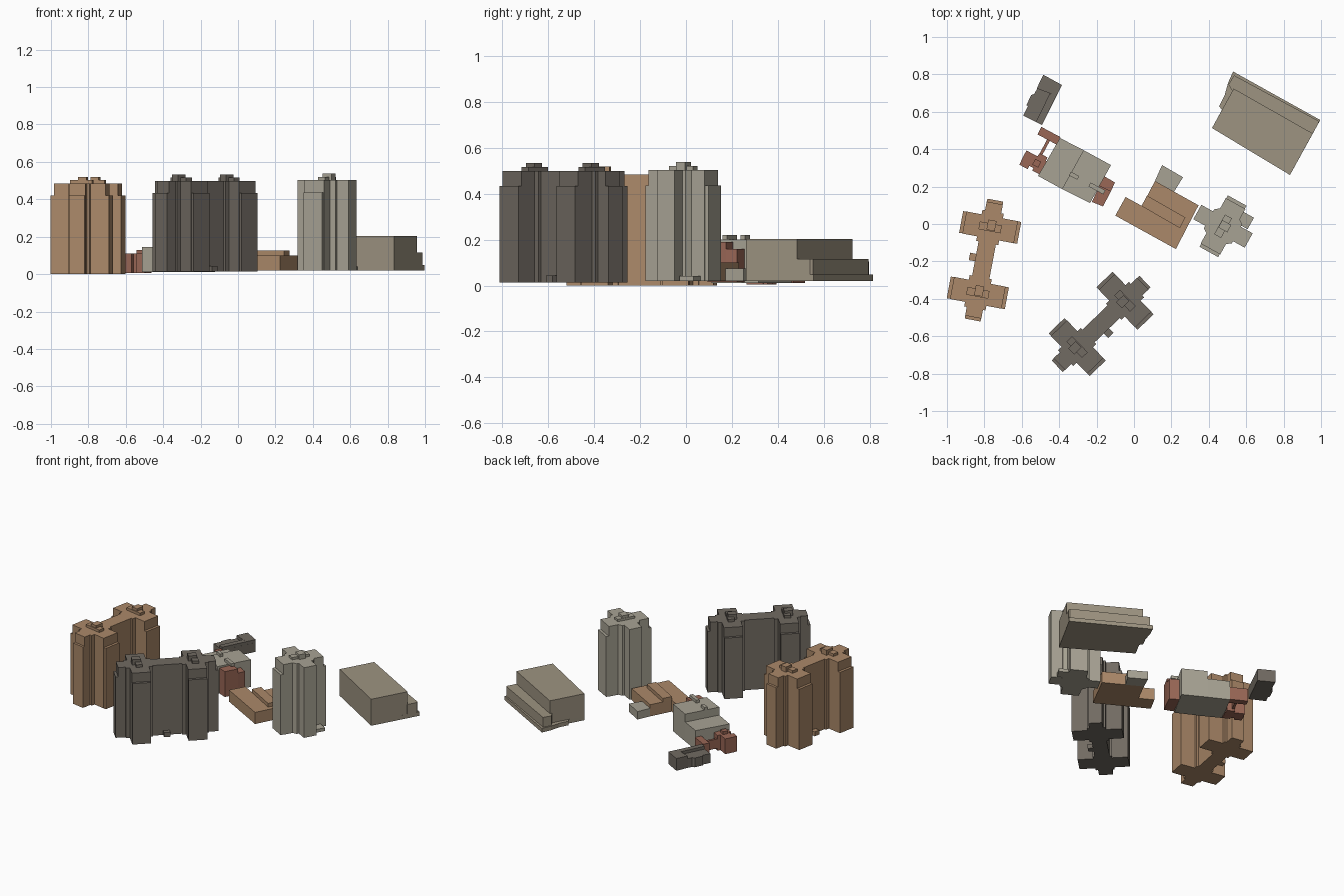
import bpy, bmesh
from math import radians, sin, cos

if "Cube" in bpy.data.objects:
    bpy.data.objects.remove(bpy.data.objects["Cube"])

MATS = {}
COLORS = {"brown": (0.41, 0.25, 0.142, 1), "dark": (0.165, 0.145, 0.122, 1),
          "stone": (0.39, 0.365, 0.295, 1), "red": (0.32, 0.135, 0.093, 1),
          "beige": (0.34, 0.295, 0.22, 1)}
for key, col in COLORS.items():
    MATS[key] = bpy.data.materials.new(key)
    MATS[key].diffuse_color = col


def prism(name, pts, z0, z1, color):
    """Extrude a plan outline between two heights."""
    bm = bmesh.new()
    face = bm.faces.new([bm.verts.new((x, y, z0)) for x, y in pts])
    ext = bmesh.ops.extrude_face_region(bm, geom=[face])
    for v in ext["geom"]:
        if isinstance(v, bmesh.types.BMVert):
            v.co.z = z1
    bmesh.ops.recalc_face_normals(bm, faces=bm.faces)
    me = bpy.data.meshes.new(name)
    bm.to_mesh(me)
    bm.free()
    me.materials.append(MATS[color])
    ob = bpy.data.objects.new(name, me)
    bpy.context.collection.objects.link(ob)
    return ob


def place(pts, c, rot):
    a = radians(rot)
    return [(c[0] + x * cos(a) - y * sin(a), c[1] + x * sin(a) + y * cos(a)) for x, y in pts]


def rect(x, y, w, d):
    return [(x - w/2, y - d/2), (x + w/2, y - d/2), (x + w/2, y + d/2), (x - w/2, y + d/2)]


def mirror4(q):
    """Complete a quarter outline about both axes."""
    top = q + [(-x, y) for x, y in reversed(q)]
    return top + [(x, -y) for x, y in reversed(top)]


def block(name, c, w, d, rot, z0, z1, color):
    prism(name, place(rect(0, 0, w, d), c, rot), z0, z1, color)


# Twin towers: two crosses joined by a link
def twin_tower(name, c, rot, z, color):
    k = 0.178
    q = [(.047, k-.085), (.06, k-.085), (.06, k-.06), (.140, k-.06), (.140, k+.06),
         (.058, k+.06), (.058, k+.085), (.044, k+.085), (.044, k+.132)]
    prism(name + "_body", place(mirror4(q), c, rot), z, z + .484, color)
    for s in (-1, 1):
        for t in (-1, 1):
            prism(name + "_side_bay", place(rect(t*.149, s*k, .018, .118), c, rot), z, z + .42, color)
        prism(name + "_end_bay", place(rect(0, s*(k+.140), .086, .016), c, rot), z, z + .42, color)
        prism(name + "_roof_plant", place(rect(0, s*k, .12, .042), c, rot), z + .484, z + .502, color)
        prism(name + "_lift_room", place(rect(.005, s*k + .012, .045, .055), c, rot), z + .484, z + .519, color)
    prism(name + "_porch", place(rect(-.062, .005, .036, .04), c, rot), z, z + .03, color)


twin_tower("west_tower", (-.802, -.193), -10.7, 0, "brown")
twin_tower("south_tower", (-.176, -.534), 134, .014, "dark")

# Single cross tower
C, R = (.476, -.012), -29
q = [(.157, .044), (.085, .044), (.085, .058), (.06, .075), (.06, .139)]
prism("east_tower_body", place(mirror4(q), C, R), .02, .504, "stone")
for s in (-1, 1):
    prism("east_tower_bay", place(rect(0, s*.148, .114, .018), C, R), .02, .436, "stone")
prism("east_tower_roof_plant", place(rect(0, 0, .042, .12), C, R), .504, .52, "stone")
prism("east_tower_lift_room", place(rect(.008, .005, .055, .045), C, R), .504, .537, "stone")
prism("east_tower_porch", place(rect(.085, .085, .075, .07), C, R), .02, .042, "stone")

# Low hall with raised roof strip and rear annex
prism("hall_body", [(-.1, .045), (-.045, .144), (.043, .096), (.112, .23), (.345, .10), (.224, -.134)],
      .02, .1, "brown")
prism("hall_roof_strip", [(.04, .096), (.07, .152), (.275, .035), (.245, -.022)], .1, .125, "brown")
prism("hall_annex", [(.112, .23), (.15, .315), (.262, .25), (.214, .172)], .02, .075, "stone")

# Stepped centre with red wings
prism("centre_low_wing", [(-.513, .257), (-.385, .187), (-.27, .395), (-.396, .46)], .012, .145, "stone")
prism("centre_high_wing", [(-.385, .187), (-.235, .112), (-.123, .315), (-.27, .395)], .012, .2, "stone")
block("centre_roof_vent_a", (-.32, .258), .05, .022, -28, .2, .22, "stone")
block("centre_roof_vent_b", (-.198, .19), .09, .024, -28, .2, .22, "stone")
prism("red_east_wing", [(-.225, .118), (-.166, .094), (-.123, .175), (-.185, .206)], .015, .19, "red")
prism("red_east_wing_step", [(-.185, .206), (-.123, .175), (-.102, .222), (-.158, .255)], .015, .16, "red")
RC = (-.535, .335)
block("red_west_block", RC, .125, .065, -28, .005, .11, "red")
for dx, dy in ((-.035, -.035), (.04, -.03), (.03, .035)):
    prism("red_west_bay", place(rect(dx, dy, .05, .035), RC, -28), .005, .11, "red")
block("red_west_roof_room", (-.52, .325), .035, .035, -28, .11, .13, "red")
block("red_link", (-.475, .415), .016, .10, -28, .02, .085, "red")
block("red_north_bar", (-.455, .472), .115, .045, -28, .012, .1, "red")

# Small dark house
prism("dark_house_body", [(-.485, .798), (-.385, .743), (-.492, .53), (-.592, .58), (-.567, .63),
      (-.575, .635), (-.55, .69), (-.533, .695), (-.52, .72)], .021, .085, "dark")
prism("dark_house_north_roof", [(-.485, .798), (-.385, .743), (-.415, .685), (-.52, .725)], .085, .105, "dark")
prism("dark_house_east_roof", [(-.415, .685), (-.492, .53), (-.525, .546), (-.45, .698)], .085, .105, "dark")

# Large stepped block
prism("big_block_base", [(.417, .513), (.834, .262), (.996, .556), (.53, .815), (.503, .755), (.485, .69),
      (.455, .63), (.47, .61)], .02, .048, "beige")
prism("big_block_middle", [(.53, .705), (.9, .46), (.955, .482), (.987, .540), (.985, .552),
      (.535, .795), (.505, .745)], .02, .115, "beige")
prism("big_block_main", [(.417, .513), (.834, .262), (.956, .484), (.533, .724)], .02, .203, "beige")

for m in bpy.data.materials:
    if m.users and not m.is_grease_pencil:
        m.use_nodes = True
        m.node_tree.nodes["Principled BSDF"].inputs["Base Color"].default_value = m.diffuse_color
